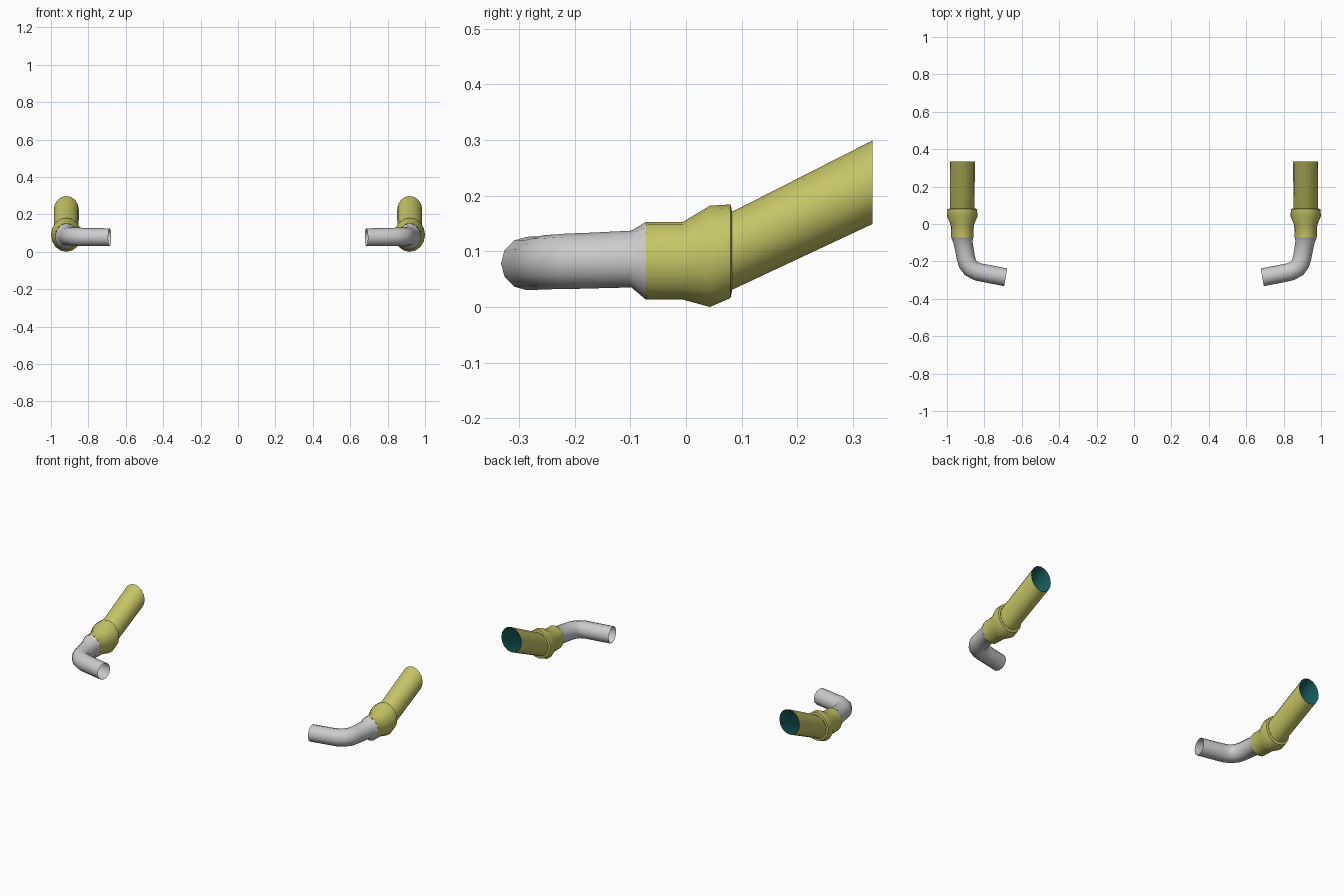
import bpy, bmesh, math
from mathutils import Vector

if "Cube" in bpy.data.objects:
    bpy.data.objects.remove(bpy.data.objects["Cube"])


def material(name, rgb):
    m = bpy.data.materials.new(name)
    m.diffuse_color = (*rgb, 1)
    m.use_nodes = True
    m.node_tree.nodes["Principled BSDF"].inputs["Base Color"].default_value = m.diffuse_color
    return m


def loft(name, rings, sides, mat=None, inward=False, smooth=40):
    """Open tube through upright elliptical rings: x, y, z, turn (deg), half width, half height."""
    bm = bmesh.new()
    loops = []
    for x, y, z, turn, rw, rh in rings:
        t = math.radians(turn)
        side = Vector((math.cos(t), math.sin(t), 0))
        loop = []
        for i in range(sides):
            a = 2 * math.pi * i / sides
            p = Vector((x, y, z)) + side * rw * math.cos(a) + Vector((0, 0, rh * math.sin(a)))
            loop.append(bm.verts.new(p))
        loops.append(loop)
    for a, b in zip(loops, loops[1:]):
        for i in range(sides):
            j = (i + 1) % sides
            bm.faces.new((a[i], a[j], b[j], b[i]))
    bmesh.ops.recalc_face_normals(bm, faces=bm.faces)
    # rings run along the pipe, so compare one face with its outward direction
    bm.normal_update()
    f = bm.faces[0] if not hasattr(bm.faces, "ensure_lookup_table") else (bm.faces.ensure_lookup_table(), bm.faces[0])[1]
    out = f.calc_center_median() - (Vector(rings[0][:3]) + Vector(rings[1][:3])) / 2
    if (f.normal.dot(out) < 0) != inward:
        bmesh.ops.reverse_faces(bm, faces=bm.faces)
    me = bpy.data.meshes.new(name)
    bm.to_mesh(me)
    bm.free()
    ob = bpy.data.objects.new(name, me)
    bpy.context.collection.objects.link(ob)
    if mat:
        me.materials.append(mat)
    # same pipe on the other side
    ob.modifiers.new("Mirror", "MIRROR").use_mirror_merge = False
    bpy.ops.object.select_all(action='DESELECT')
    ob.select_set(True)
    bpy.context.view_layer.objects.active = ob
    bpy.ops.object.shade_smooth_by_angle(angle=math.radians(smooth))
    return ob


yellow = material("yellow", (0.56, 0.55, 0.13))
teal = material("dark_teal", (0.01, 0.12, 0.12))
X = 0.918

# grey pipe: flares at the collar, bends inward
loft("bent_pipe", [
    (X, -0.072, 0.083, 0, 0.059, 0.070),
    (X - 0.004, -0.098, 0.086, -8, 0.051, 0.051),
    (0.899, -0.18, 0.083, -14, 0.049, 0.050),
    (0.890, -0.212, 0.082, -24, 0.049, 0.050),
    (0.870, -0.238, 0.081, -45, 0.049, 0.049),
    (0.838, -0.255, 0.080, -68, 0.048, 0.049),
    (0.800, -0.263, 0.079, -80, 0.048, 0.048),
    (0.686, -0.285, 0.078, -80, 0.048, 0.048),
], 12)

# yellow collar with a bulge and a step down to the tail pipe
loft("collar", [
    (X, -0.072, 0.083, 0, 0.059, 0.070),
    (X, -0.005, 0.083, 0, 0.062, 0.070),
    (X, 0.043, 0.091, 0, 0.082, 0.091),
    (X, 0.080, 0.100, 0, 0.078, 0.084),
    (X, 0.083, 0.101, 0, 0.067, 0.070),
], 16, yellow, smooth=50)

# slanted tail pipe and its dark inside
loft("tail_pipe", [
    (X, 0.083, 0.101, 0, 0.066, 0.070),
    (X, 0.335, 0.224, 0, 0.067, 0.075),
], 16, yellow)
loft("tail_inside", [
    (X, 0.083, 0.101, 0, 0.064, 0.068),
    (X, 0.335, 0.224, 0, 0.065, 0.073),
], 16, teal, inward=True)
